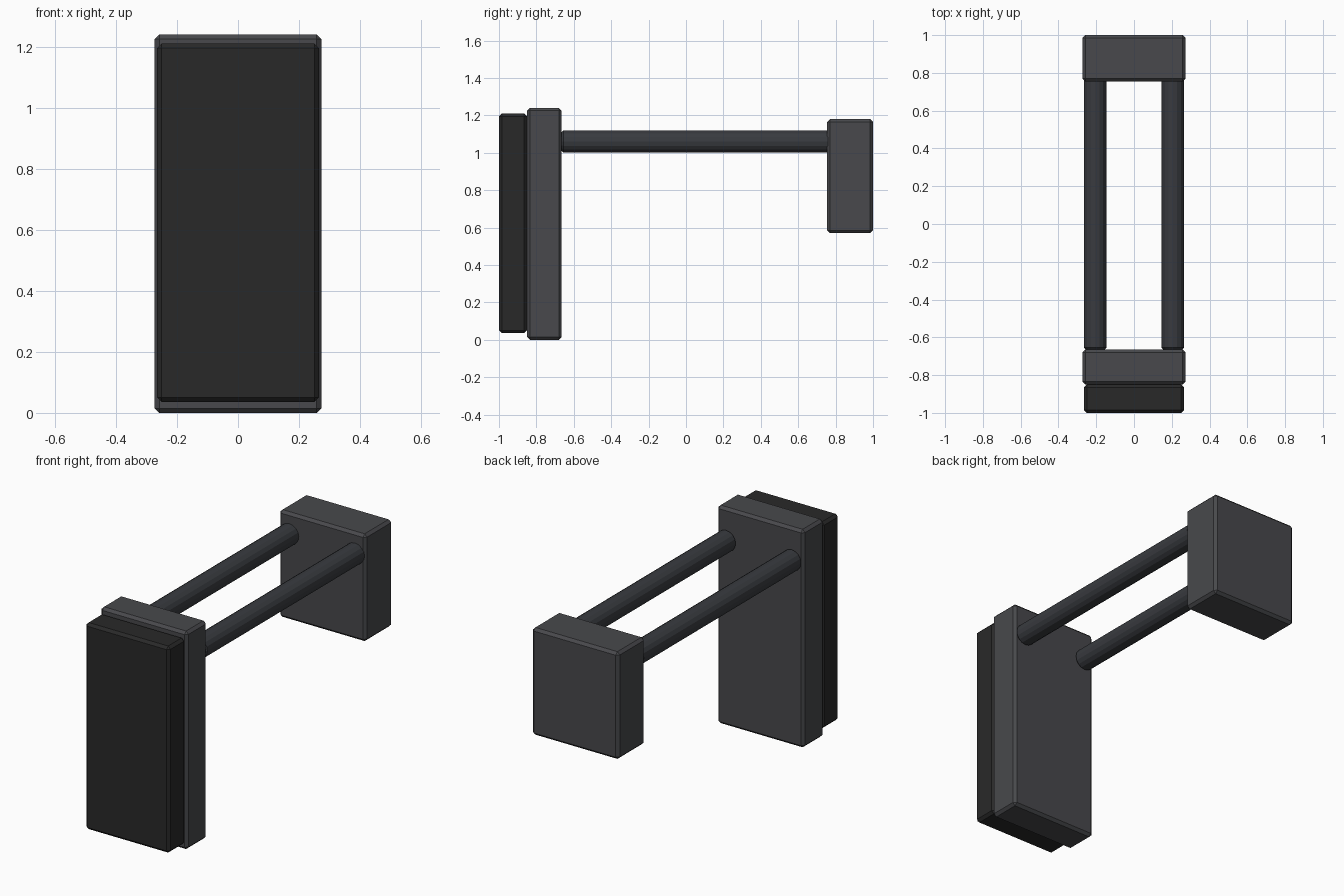
import bpy
from math import radians

if "Cube" in bpy.data.objects:
    bpy.data.objects.remove(bpy.data.objects["Cube"])


def material(name, rgb):
    m = bpy.data.materials.new(name)
    m.diffuse_color = (*rgb, 1)
    m.use_nodes = True
    m.node_tree.nodes["Principled BSDF"].inputs["Base Color"].default_value = m.diffuse_color
    return m


frame_mat = material("frame_grey", (0.065, 0.066, 0.072))
rod_mat = material("rod_grey", (0.04, 0.043, 0.05))
pad_mat = material("pad_black", (0.022, 0.022, 0.022))


def finish(obj, name, mat, width):
    obj.name = name
    obj.data.materials.append(mat)
    bev = obj.modifiers.new("edge_bevel", "BEVEL")
    bev.width = width
    bev.segments = 1
    bev.limit_method = "ANGLE"
    bev.angle_limit = radians(40)


def box(name, half_x, y0, y1, z0, z1, mat, width=0.015):
    bpy.ops.mesh.primitive_cube_add(size=1, location=(0, (y0 + y1) / 2, (z0 + z1) / 2))
    obj = bpy.context.object
    obj.scale = (half_x * 2, y1 - y0, z1 - z0)
    bpy.ops.object.transform_apply(location=False, rotation=False, scale=True)
    finish(obj, name, mat, width)


# Front pad, its backing plate and the rear block
box("front_pad", 0.265, -1.0, -0.85, 0.035, 1.21, pad_mat)
box("front_plate", 0.273, -0.85, -0.665, 0.0, 1.24, frame_mat)
box("rear_block", 0.273, 0.755, 1.0, 0.57, 1.18, frame_mat)

# Pair of connecting rods
for side, label in ((-1, "left"), (1, "right")):
    y0, y1 = -0.667, 0.77
    bpy.ops.mesh.primitive_cylinder_add(vertices=16, radius=0.06, depth=y1 - y0,
                                        location=(side * 0.206, (y0 + y1) / 2, 1.06),
                                        rotation=(radians(90), 0, 0))
    finish(bpy.context.object, label + "_rod", rod_mat, 0.012)
